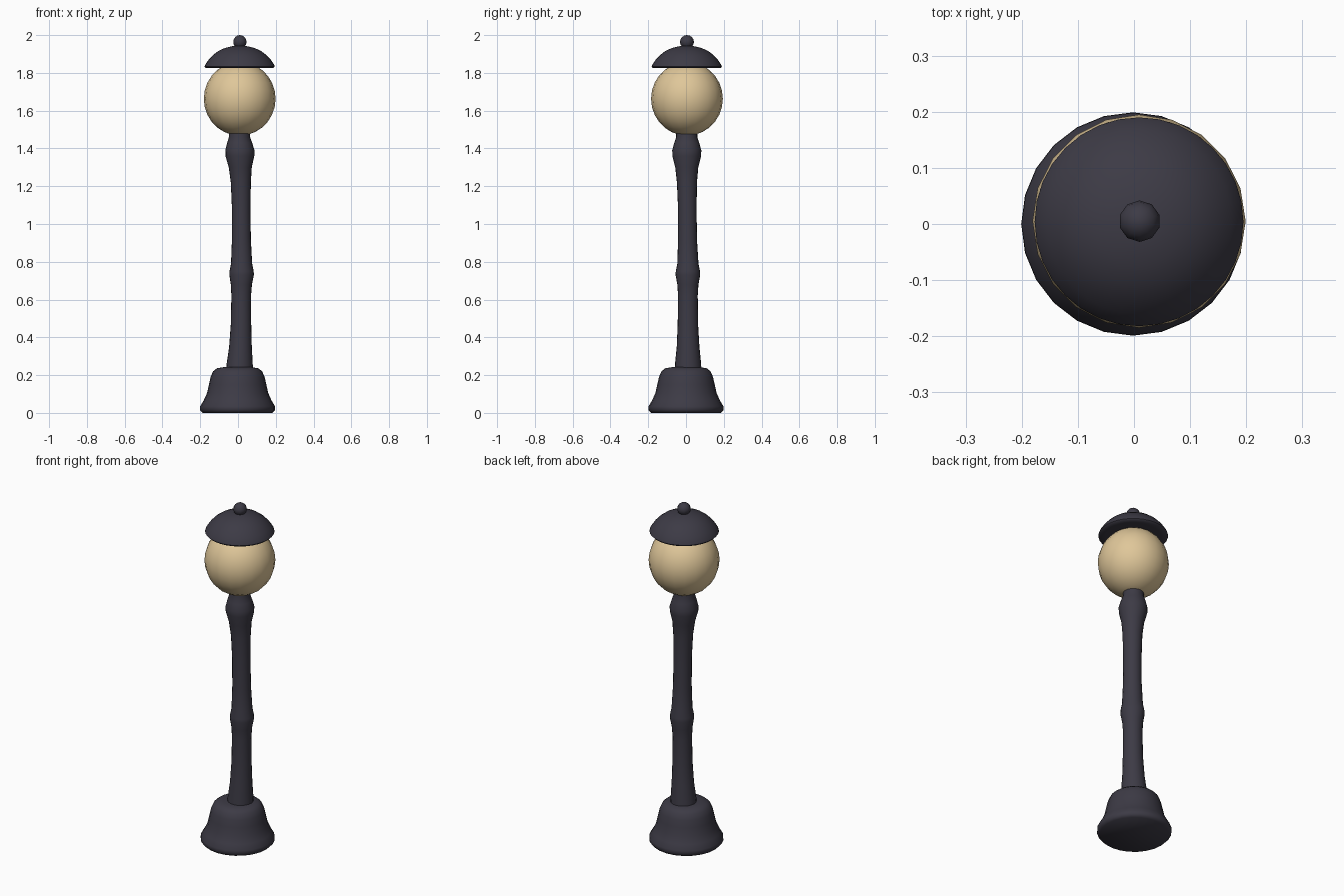
import bpy, bmesh, math

cube = bpy.data.objects.get("Cube")
if cube:
    bpy.data.objects.remove(cube, do_unlink=True)


def make_material(name, rgb):
    mat = bpy.data.materials.new(name)
    mat.use_nodes = True
    mat.diffuse_color = (*rgb, 1)
    mat.node_tree.nodes["Principled BSDF"].inputs["Base Color"].default_value = (*rgb, 1)
    return mat


iron = make_material("dark iron", (0.046, 0.043, 0.06))
glass = make_material("warm glass", (0.74, 0.57, 0.32))


def smooth(obj, degrees):
    bpy.ops.object.select_all(action="DESELECT")
    obj.select_set(True)
    bpy.context.view_layer.objects.active = obj
    bpy.ops.object.shade_smooth_by_angle(angle=math.radians(degrees))


def lathe(name, rings, sides, mat):
    """Closed round solid from rings of (radius, height, centre x, centre y)."""
    bm = bmesh.new()
    loops = []
    for r, z, cx, cy in rings:
        angles = [math.tau * i / sides for i in range(sides)]
        loops.append([bm.verts.new((cx + r * math.cos(a), cy + r * math.sin(a), z))
                      for a in angles])
    for low, high in zip(loops, loops[1:]):
        for i in range(sides):
            j = (i + 1) % sides
            bm.faces.new((low[i], low[j], high[j], high[i]))
    bm.faces.new(loops[0][::-1])
    bm.faces.new(loops[-1])
    bmesh.ops.recalc_face_normals(bm, faces=bm.faces)
    mesh = bpy.data.meshes.new(name)
    bm.to_mesh(mesh)
    bm.free()
    obj = bpy.data.objects.new(name, mesh)
    bpy.context.collection.objects.link(obj)
    mesh.materials.append(mat)
    smooth(obj, 50)
    return obj


def ball(name, centre, radius, height, segments, rings, mat):
    bpy.ops.mesh.primitive_uv_sphere_add(segments=segments, ring_count=rings,
                                         radius=1, location=centre)
    obj = bpy.context.object
    obj.name = name
    obj.scale = (radius, radius, height)
    obj.data.materials.append(mat)
    smooth(obj, 60)


def centred(profile, x, y):
    return [(r, z, x, y) for r, z in profile]


# Flared bell-shaped foot
foot = [(0.185, 0), (0.199, 0.015), (0.198, 0.035), (0.18, 0.065), (0.162, 0.105),
        (0.152, 0.15), (0.143, 0.19), (0.13, 0.22), (0.11, 0.236), (0.075, 0.242)]
lathe("foot", centred(foot, -0.002, 0), 24, iron)

# Slightly bowed post with a middle ring and a top collar
post = [(0.071, 0.22, 0.008, 0.011), (0.069, 0.26, 0.009, 0.011),
        (0.06, 0.35, 0.013, 0.011), (0.054, 0.47, 0.016, 0.01),
        (0.052, 0.62, 0.017, 0.01), (0.056, 0.68, 0.018, 0.01),
        (0.065, 0.73, 0.019, 0.01), (0.064, 0.75, 0.019, 0.01),
        (0.056, 0.79, 0.019, 0.01), (0.05, 0.92, 0.018, 0.008),
        (0.049, 1.08, 0.017, 0.007), (0.053, 1.22, 0.015, 0.005),
        (0.061, 1.3, 0.012, 0.004), (0.076, 1.36, 0.01, 0.004),
        (0.077, 1.39, 0.01, 0.004), (0.066, 1.43, 0.009, 0.004),
        (0.056, 1.46, 0.008, 0.004), (0.056, 1.5, 0.008, 0.004)]
lathe("post", post, 20, iron)

# Glowing globe
ball("globe", (0.009, 0.005, 1.663), 0.19, 0.195, 20, 14, glass)

# Domed cap with a rolled rim
cap = [(0.15, 1.825), (0.178, 1.825), (0.186, 1.833), (0.182, 1.844), (0.165, 1.869),
       (0.142, 1.894), (0.113, 1.916), (0.078, 1.932), (0.04, 1.941), (0.01, 1.943)]
lathe("cap", centred(cap, 0.009, 0.004), 32, iron)

# Finial ball
ball("finial", (0.01, 0.005, 1.964), 0.037, 0.036, 10, 8, iron)
